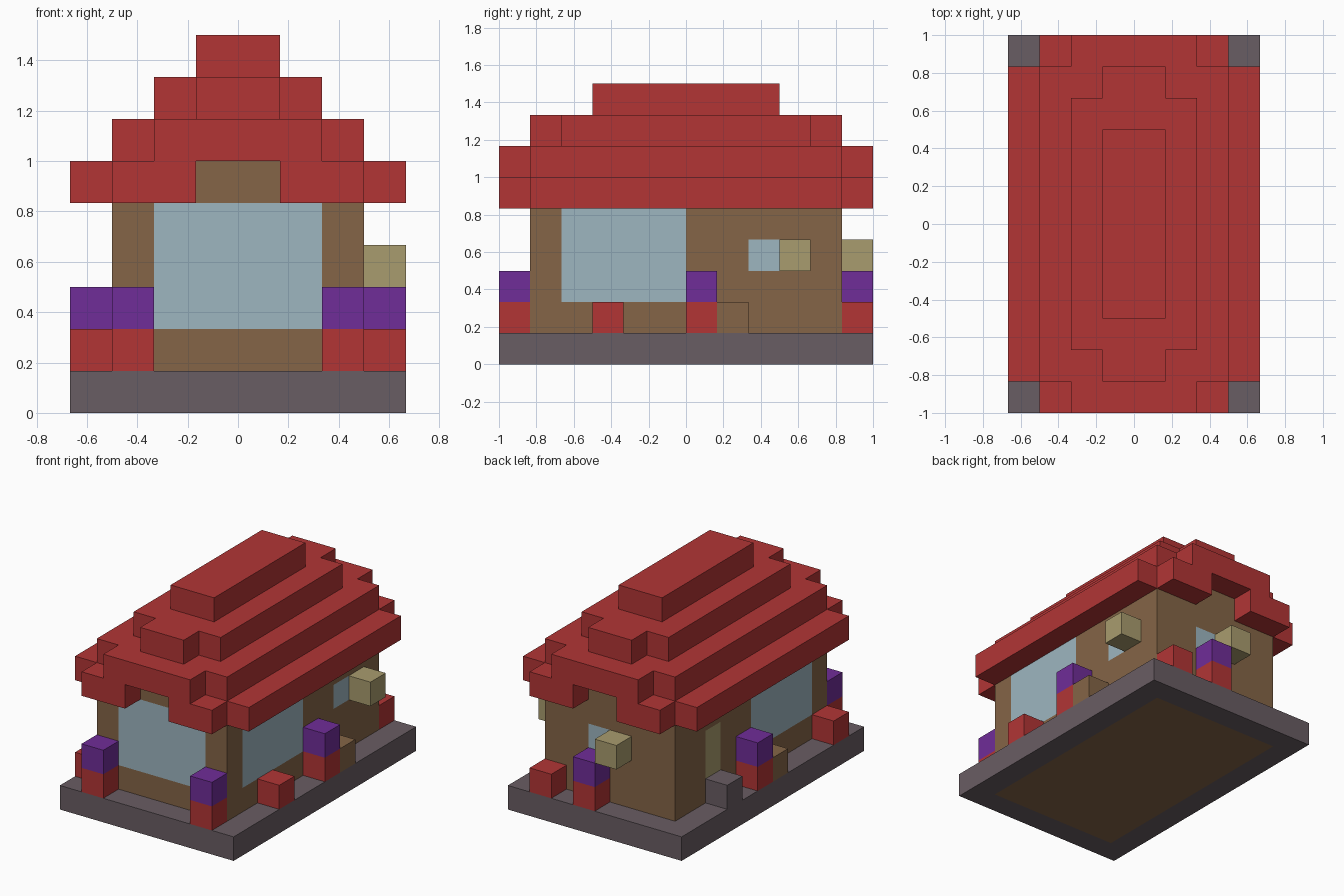
import bpy
import bmesh
from mathutils import Vector

U = 1 / 6  # size of one building block

cube = bpy.data.objects.get("Cube")
if cube:
    bpy.data.objects.remove(cube, do_unlink=True)


def material(name, hex_code):
    srgb = [int(hex_code[i:i + 2], 16) / 255 for i in (0, 2, 4)]
    linear = [c / 12.92 if c <= 0.04045 else ((c + 0.055) / 1.055) ** 2.4 for c in srgb]
    mat = bpy.data.materials.new(name)
    mat.use_nodes = True
    mat.diffuse_color = (*linear, 1)
    bsdf = mat.node_tree.nodes["Principled BSDF"]
    bsdf.inputs["Base Color"].default_value = (*linear, 1)
    bsdf.inputs["Roughness"].default_value = 0.9
    return mat


RED = material("roof red", "B23535")
BROWN = material("wall brown", "856547")
GREY = material("stone grey", "695D63")
BLUE = material("window blue", "9EB6C0")
PURPLE = material("flower purple", "702D98")
TAN = material("lamp tan", "A99C6E")


def prism(name, outline, z0, z1, mats):
    """Extrude a counter-clockwise outline, in blocks, from z0 to z1."""
    bm = bmesh.new()
    base = bm.faces.new([bm.verts.new((x, y, z0)) for x, y in outline])
    up = bmesh.ops.extrude_face_region(bm, geom=[base], use_keep_orig=True)
    verts = [v for v in up["geom"] if isinstance(v, bmesh.types.BMVert)]
    bmesh.ops.translate(bm, verts=verts, vec=(0, 0, z1 - z0))
    bmesh.ops.recalc_face_normals(bm, faces=bm.faces)
    return finish(name, bm, mats)


def finish(name, bm, mats):
    bmesh.ops.scale(bm, vec=(U, U, U), verts=bm.verts)
    mesh = bpy.data.meshes.new(name)
    bm.to_mesh(mesh)
    bm.free()
    for mat in mats:
        mesh.materials.append(mat)
    obj = bpy.data.objects.new(name, mesh)
    bpy.context.collection.objects.link(obj)
    return obj


def box(name, x0, x1, y0, y1, z0, z1, mat):
    return prism(name, [(x0, y0), (x1, y0), (x1, y1), (x0, y1)], z0, z1, [mat])


def block(name, x, y, z, mat):
    return box(name, x, x + 1, y, y + 1, z, z + 1, mat)


def paint(obj, rule, cuts):
    """Cut the mesh along block planes and pick each face's colour by rule."""
    bm = bmesh.new()
    bm.from_mesh(obj.data)
    for axis, places in enumerate(cuts):
        normal = Vector([float(i == axis) for i in range(3)])
        for place in places:
            bmesh.ops.bisect_plane(bm, geom=bm.verts[:] + bm.edges[:] + bm.faces[:],
                                   plane_co=normal * place * U, plane_no=normal)
    bm.normal_update()
    for face in bm.faces:
        face.material_index = rule(face.calc_center_median() / U, face.normal)
    bm.to_mesh(obj.data)
    bm.free()


# Stone base with an earth-coloured panel underneath
base = box("stone_base", -4, 4, -6, 6, 0, 1, GREY)
base.data.materials.append(BROWN)
paint(base, lambda c, n: int(n.z < -0.5 and abs(c.x) < 3 and abs(c.y) < 5),
      [(-3, 3), (-5, 5), ()])


# Walls with painted windows and door
def wall_colour(c, n):
    tall = 2 < c.z < 5
    small = 3 < c.z < 4
    if n.y < -0.5:
        return int(tall and abs(c.x) < 2)
    if n.y > 0.5:
        return int(small and 0 < c.x < 1)
    if abs(n.x) > 0.5:
        if tall and -4 < c.y < 0:
            return 1
        if 2 < c.y < 3:
            if n.x > 0:
                return int(small)
            return 2 if 2 < c.z < 4 else 0
    return 0


walls = box("walls", -3, 3, -5, 5, 1, 6, BROWN)
walls.data.materials.append(BLUE)
walls.data.materials.append(TAN)
paint(walls, wall_colour, [(-2, 0, 1, 2), (-4, 0, 2, 3), (2, 3, 4, 5)])

# Eaves along the sides and gable ends
for side in (-1, 1):
    x0, x1 = sorted((3 * side, 4 * side))
    box("side_eave", x0, x1, -5, 5, 5, 6, RED)
    x0, x1 = sorted((side, 3 * side))
    for end in (-1, 1):
        y0, y1 = sorted((5 * end, 6 * end))
        box("gable_eave", x0, x1, y0, y1, 5, 6, RED)


# Stepped roof: each lower tier has a narrower tab at both ends
def roof_tier(name, half_x, half_y, z):
    w, d, t = half_x, half_y, half_x - 1
    quarter = [(w, d), (t, d), (t, d + 1)]
    right = [(x, -y) for x, y in reversed(quarter)] + quarter
    outline = right + [(-x, -y) for x, y in right]
    prism(name, outline, z, z + 1, [RED])


roof_tier("lower_roof_tier", 3, 5, 6)
roof_tier("middle_roof_tier", 2, 4, 7)
box("roof_ridge", -1, 1, -3, 3, 8, 9, RED)

# Potted flowers
for x, y in [(-3, -6), (2, -6), (3, 0), (-4, 0), (0, 5)]:
    block("flower_pot", x, y, 1, RED)
    block("flower", x, y, 2, PURPLE)

# Empty pots, crates, doorstep and lamps
for x, y in [(3, -3), (-4, -5), (2, 5)]:
    block("empty_pot", x, y, 1, RED)
for x, y in [(3, 1), (-4, -1)]:
    block("crate", x, y, 1, BROWN)
block("doorstep", -4, 2, 1, GREY)
for x, y in [(3, 3), (-1, 5)]:
    block("lamp", x, y, 3, TAN)
